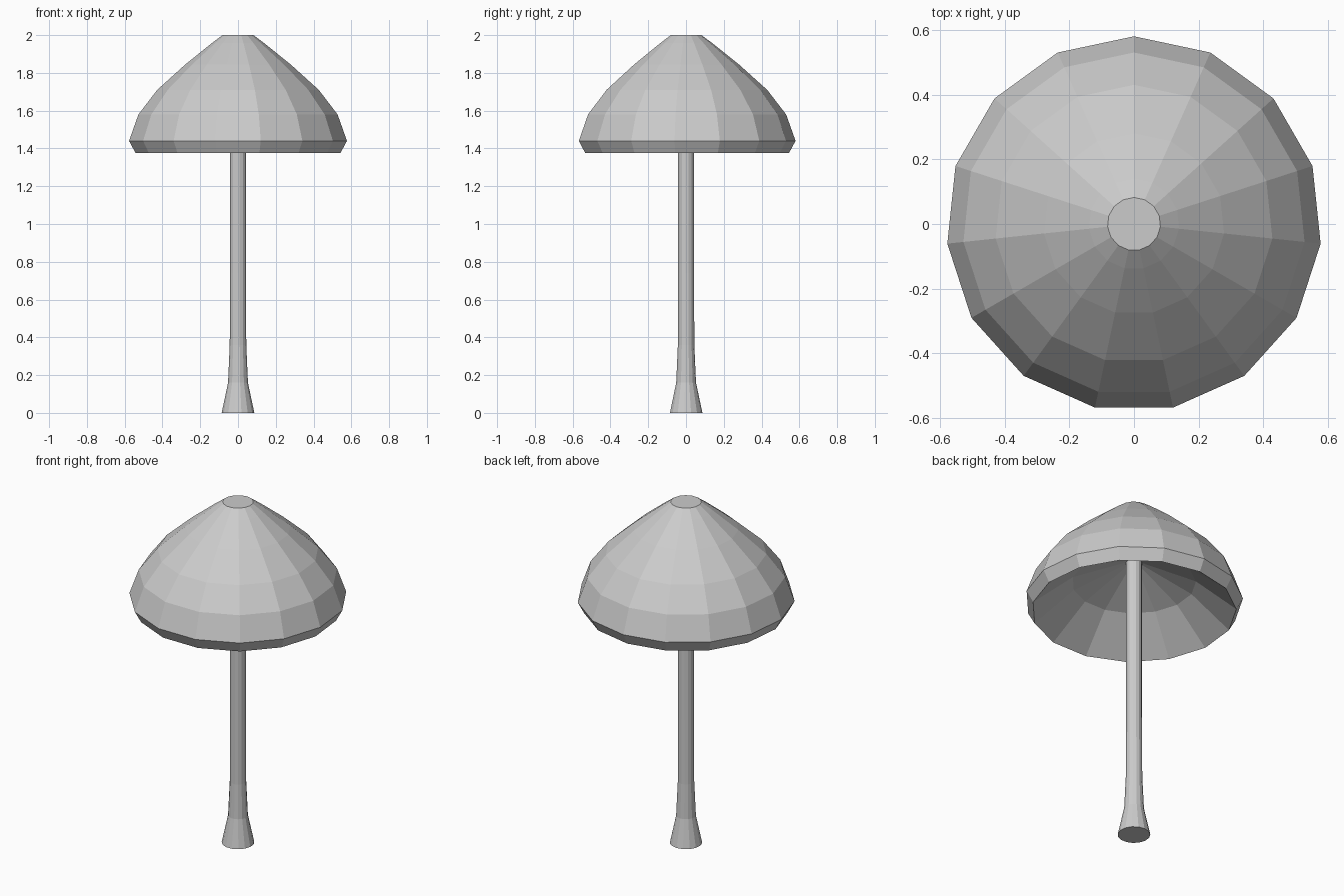
import bpy, bmesh
from math import cos, sin, pi

if "Cube" in bpy.data.objects:
    bpy.data.objects.remove(bpy.data.objects["Cube"])

SIDES = 15


def lathe(name, profile, cap_start=False, cap_end=False):
    """Spin (radius, z) points into flat facets, with a vertex on +y."""
    bm = bmesh.new()
    rings = []
    for r, z in profile:
        angles = [pi / 2 + 2 * pi * i / SIDES for i in range(SIDES)]
        rings.append([bm.verts.new((r * cos(a), r * sin(a), z)) for a in angles])
    for a, b in zip(rings, rings[1:]):
        for i in range(SIDES):
            j = (i + 1) % SIDES
            bm.faces.new((a[i], a[j], b[j], b[i]))
    if cap_start:
        bm.faces.new(rings[0][::-1])
    if cap_end:
        bm.faces.new(rings[-1])
    mesh = bpy.data.meshes.new(name)
    bm.to_mesh(mesh)
    bm.free()
    obj = bpy.data.objects.new(name, mesh)
    bpy.context.collection.objects.link(obj)
    return obj


# Cap: hollow underside, lip, then the dome up to its flat top
lathe("cap", [(0.04, 1.67), (0.33, 1.55), (0.545, 1.375), (0.58, 1.44),
              (0.53, 1.58), (0.43, 1.71), (0.28, 1.845), (0.14, 1.957),
              (0.082, 2.0)], cap_end=True)

# Stem: flared foot tapering to a slim stalk that reaches into the cap
lathe("stem", [(0.087, 0), (0.053, 0.16), (0.044, 0.36), (0.043, 0.74),
               (0.043, 1.68)], cap_start=True)
